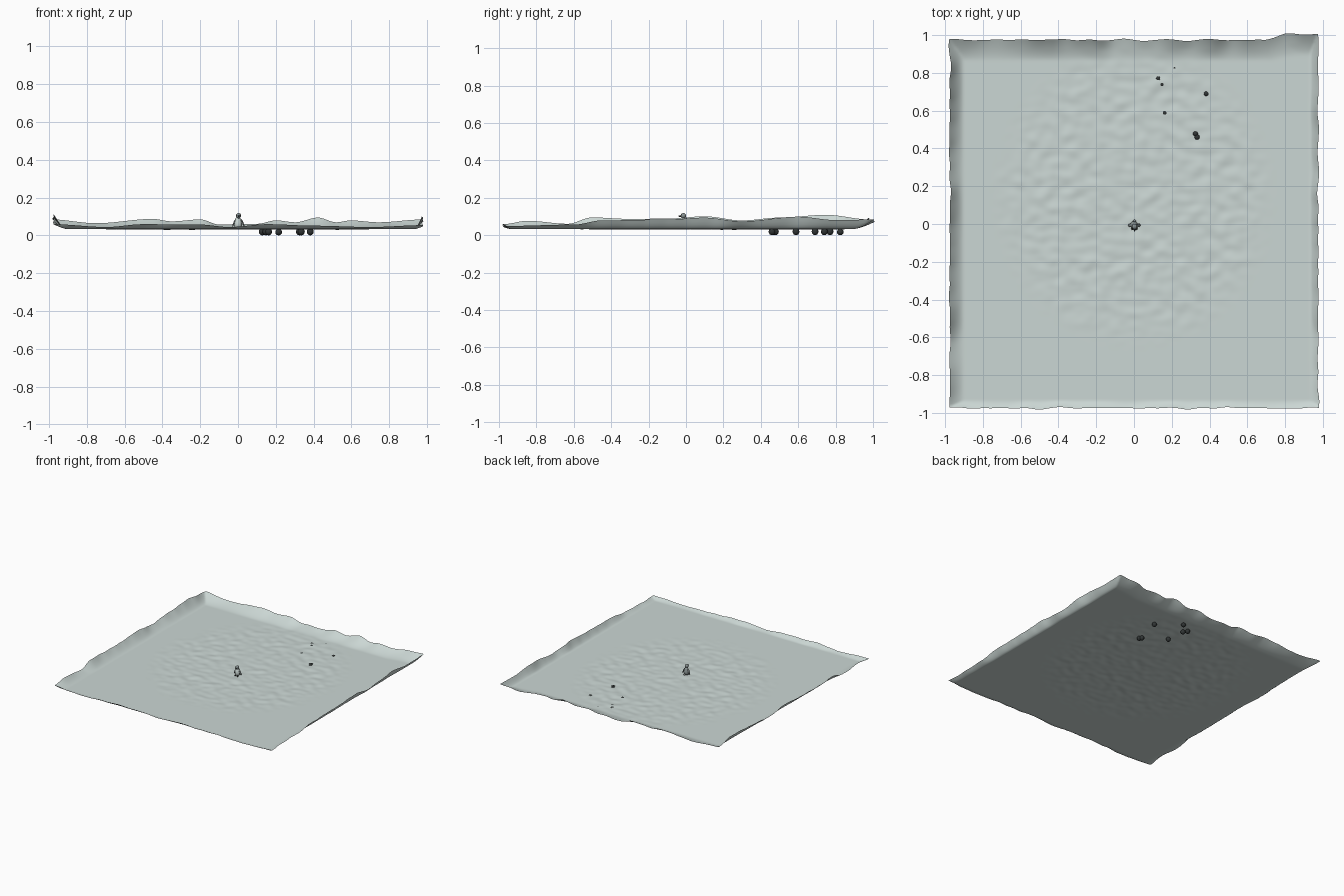
import bpy, bmesh, math
from mathutils import Vector, noise

if "Cube" in bpy.data.objects:
    bpy.data.objects.remove(bpy.data.objects["Cube"])


def material(name, rgb):
    m = bpy.data.materials.new(name)
    m.diffuse_color = (*rgb, 1)
    m.use_nodes = True
    m.node_tree.nodes["Principled BSDF"].inputs["Base Color"].default_value = m.diffuse_color
    return m


SNOW = material("pale snow", (0.60, 0.68, 0.66))
DARK = material("charcoal", (0.03, 0.035, 0.035))
GREY = material("slate grey", (0.25, 0.29, 0.29))
BASE = 0.034


def finish(bm, name, mat):
    me = bpy.data.meshes.new(name)
    bm.to_mesh(me)
    bm.free()
    for p in me.polygons:
        p.use_smooth = True
    me.materials.append(mat)
    ob = bpy.data.objects.new(name, me)
    bpy.context.collection.objects.link(ob)
    return ob


def lerp_table(t, pts):
    if t <= pts[0][0]:
        return pts[0][1]
    for (a, u), (b, v) in zip(pts, pts[1:]):
        if t <= b:
            k = (t - a) / (b - a)
            k = k * k * (3 - 2 * k)
            return u + (v - u) * k
    return pts[-1][1]


# Rim crest height along each side of the snow field
BACK = [(-.98, .085), (-.75, .065), (-.45, .088), (-.35, .075), (-.2, .085), (-.1, .058), (.1, .062),
        (.2, .08), (.3, .07), (.42, .095), (.52, .07), (.6, .08), (.75, .07), (.98, .085)]
LEFT = [(-.98, .06), (-.85, .078), (-.63, .062), (-.5, .096), (-.3, .088), (-.1, .09), (.1, .102),
        (.3, .08), (.5, .095), (.75, .11), (.98, .085)]
RIGHT = [(-.98, .05), (-.6, .058), (-.45, .08), (-.1, .085), (.1, .095), (.3, .075), (.6, .1), (.8, .082), (.98, .085)]
FRONT = [(-.98, .06), (-.7, .045), (-.5, .06), (-.2, .058), (-.05, .045), (.15, .06), (.4, .052), (.7, .045), (.98, .055)]


def wall(d, width, crest):
    k = max(0, 1 - d / width)
    return (crest - BASE) * k ** 1.6


# Snow field: one thin sheet with a rippled middle and a curled rim
N = 190
bm = bmesh.new()
bmesh.ops.create_grid(bm, x_segments=N, y_segments=N, size=0.975)
for v in bm.verts:
    x, y = v.co.x, v.co.y
    dl, dr, df, db = x + .975, .975 - x, y + .975, .975 - y
    rise = max(wall(dl, .075, lerp_table(y, LEFT)), wall(dr, .045, lerp_table(y, RIGHT)),
               wall(df, .04, lerp_table(x, FRONT)), wall(db, .11, lerp_table(x, BACK)))
    r = math.hypot(x / .72, (y - .15) / .78)
    mask = max(0, min(1, (1.05 - r) * 4))
    ripple = noise.noise(Vector((x * 14, y * 18, 3))) * .005 * mask
    # wavy outline
    edge = max(0, 1 - min(dl, dr, df, db) / .05)
    v.co.x += noise.noise(Vector((x * 2, y * 9, 7))) * .012 * edge
    v.co.y += noise.noise(Vector((x * 9, y * 2, 11))) * .012 * edge
    # back right corner pushed outward
    k = max(0, 1 - math.hypot((x - .9) / .2, (y - .975) / .2))
    v.co.y += .028 * min(1, k * 2)
    v.co.z = BASE - .001 + rise + ripple
finish(bm, "snow_field", SNOW)


def ellipsoid(name, mat, loc, radii, rot=(0, 0, 0), seg=20):
    bm = bmesh.new()
    bmesh.ops.create_uvsphere(bm, u_segments=seg, v_segments=seg // 2 + 2, radius=1)
    ob = finish(bm, name, mat)
    ob.location, ob.scale, ob.rotation_euler = loc, radii, rot
    return ob


# Dark pebbles sunk in the snow
for i, (x, y, z) in enumerate([(.128, .77, .019), (.148, .74, .019), (.215, .825, .017), (.162, .588, .019),
                               (.382, .69, .019), (.325, .478, .019), (.335, .46, .019)]):
    ellipsoid(f"pebble_{i + 1}", DARK, (x, y, z), (.018, .018, z))

# Penguin body: lathe profile, grey back and pale belly
profile = [(.0, .036), (.014, .038), (.020, .05), (.0205, .062), (.018, .076), (.013, .088), (.011, .094)]
bm = bmesh.new()
S = 20
rings = [[bm.verts.new((r * math.cos(2 * math.pi * i / S), r * math.sin(2 * math.pi * i / S) - .006, z))
          for i in range(S)] for r, z in profile[1:]]
for a, b in zip(rings, rings[1:]):
    for i in range(S):
        bm.faces.new((a[i], a[(i + 1) % S], b[(i + 1) % S], b[i]))
bm.faces.new(rings[0][::-1])
bm.faces.new(rings[-1])
body = finish(bm, "penguin_body", GREY)
body.data.materials.append(SNOW)
for p in body.data.polygons:
    p.material_index = 1 if p.normal.y < -.35 else 0

# Head, beak, tail
ellipsoid("penguin_head", GREY, (.003, -.014, .104), (.0135, .015, .0145))
ellipsoid("penguin_beak", DARK, (.003, -.031, .102), (.004, .010, .004), seg=12)
ellipsoid("penguin_tail", GREY, (.003, .014, .046), (.008, .010, .005), (-.5, 0, 0), 12)
# Paired eyes, flippers, feet
for s, side in ((-1, "left"), (1, "right")):
    ellipsoid(f"eye_{side}", DARK, (.003 + s * .0095, -.022, .107), (.003, .003, .003), seg=10)
    ellipsoid(f"flipper_{side}", GREY, (.002 + s * .023, -.007, .066), (.004, .009, .023), (0, -s * .4, 0), 12)
    ellipsoid(f"foot_{side}", DARK, (.002 + s * .010, -.022, .038), (.007, .011, .004), seg=12)
